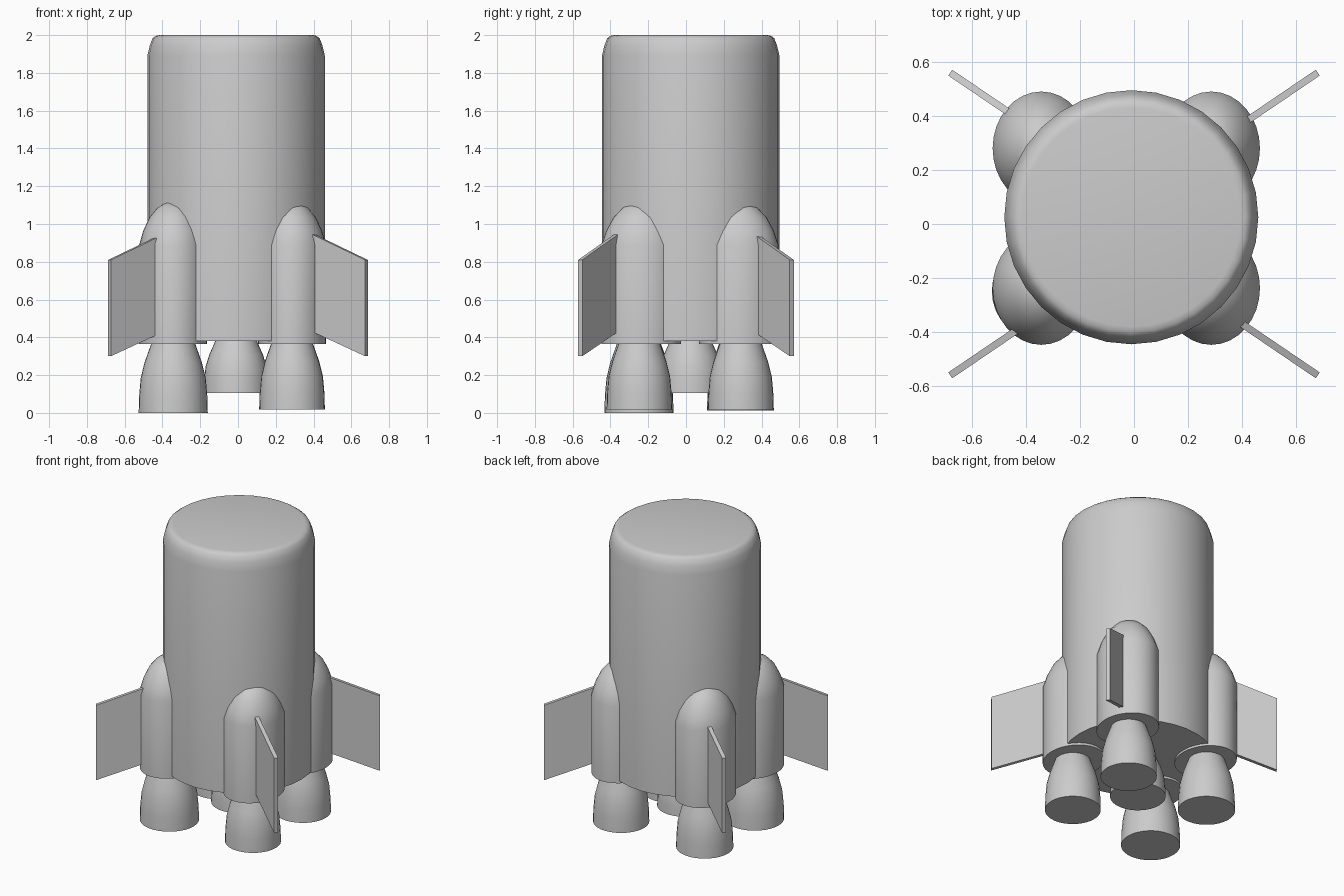
import bpy, bmesh, math
from mathutils import Vector

if "Cube" in bpy.data.objects:
    bpy.data.objects.remove(bpy.data.objects["Cube"])


def finish(name, bm, smooth=True):
    bmesh.ops.recalc_face_normals(bm, faces=bm.faces)
    mesh = bpy.data.meshes.new(name)
    bm.to_mesh(mesh)
    bm.free()
    ob = bpy.data.objects.new(name, mesh)
    bpy.context.collection.objects.link(ob)
    if smooth:
        bpy.ops.object.select_all(action='DESELECT')
        ob.select_set(True)
        bpy.context.view_layer.objects.active = ob
        bpy.ops.object.shade_smooth_by_angle(angle=math.radians(35))
    return ob


def lathe(name, profile, cx, cy, sx=1.0, sy=1.0, n=32):
    """Capped stack of rings from (radius, z) pairs, optionally elliptical."""
    bm = bmesh.new()
    rings = []
    for r, z in profile:
        rings.append([bm.verts.new((cx + sx * r * math.cos(2 * math.pi * i / n),
                                    cy + sy * r * math.sin(2 * math.pi * i / n), z))
                      for i in range(n)])
    for a, b in zip(rings, rings[1:]):
        for i in range(n):
            j = (i + 1) % n
            bm.faces.new((a[i], a[j], b[j], b[i]))
    bm.faces.new(rings[0])
    bm.faces.new(rings[-1])
    return finish(name, bm)


def nozzle(name, cx, cy, r, z0, z1):
    h = z1 - z0
    shape = [(1, 0), (0.985, 0.25), (0.94, 0.5), (0.83, 0.72), (0.63, 1)]
    lathe(name, [(r * f, z0 + h * t) for f, t in shape], cx, cy)


def fin(name, sx, sy):
    inner, outer = Vector((0.40 * sx, 0.37 * sy, 0)), Vector((0.68 * sx, 0.56 * sy, 0))
    d = (outer - inner).normalized()
    side = Vector((-d.y, d.x, 0)) * 0.013
    corners = [(inner, 0.43), (outer, 0.30), (outer, 0.81), (inner, 0.945)]
    bm = bmesh.new()
    a = [bm.verts.new(p + side + Vector((0, 0, z))) for p, z in corners]
    b = [bm.verts.new(p - side + Vector((0, 0, z))) for p, z in corners]
    bm.faces.new(a)
    bm.faces.new(b[::-1])
    for i in range(4):
        j = (i + 1) % 4
        bm.faces.new((a[i], b[i], b[j], a[j]))
    finish(name, bm, smooth=False)


# Main tank with rounded shoulder, and its central engine
lathe("main_body", [(0.47, 0.38), (0.47, 1.89), (0.457, 1.945), (0.442, 1.984),
                    (0.425, 1.996), (0.405, 2.0)], -0.01, 0.025)
nozzle("center_nozzle", -0.01, 0.025, 0.172, 0.105, 0.385)

# Four domed side pods, each with a nozzle and a swept fin
pod = [(1, 0.365), (1, 0.89), (0.88, 0.965), (0.70, 1.035),
       (0.47, 1.085), (0.22, 1.112), (0.04, 1.118)]
for label, sx, sy, px, py, r, z0 in [
        ("front_left", -1, -1, -0.343, -0.237, 0.183, 0.0),
        ("front_right", 1, -1, 0.286, -0.237, 0.173, 0.018),
        ("back_left", -1, 1, -0.343, 0.280, 0.177, 0.012),
        ("back_right", 1, 1, 0.286, 0.280, 0.174, 0.018)]:
    lathe(label + "_pod", pod, px, py, 0.18, 0.21)
    nozzle(label + "_nozzle", px, py + 0.01 * sy - (0.002 if sx < 0 else 0), r, z0, 0.37)
    fin(label + "_fin", sx, sy)
